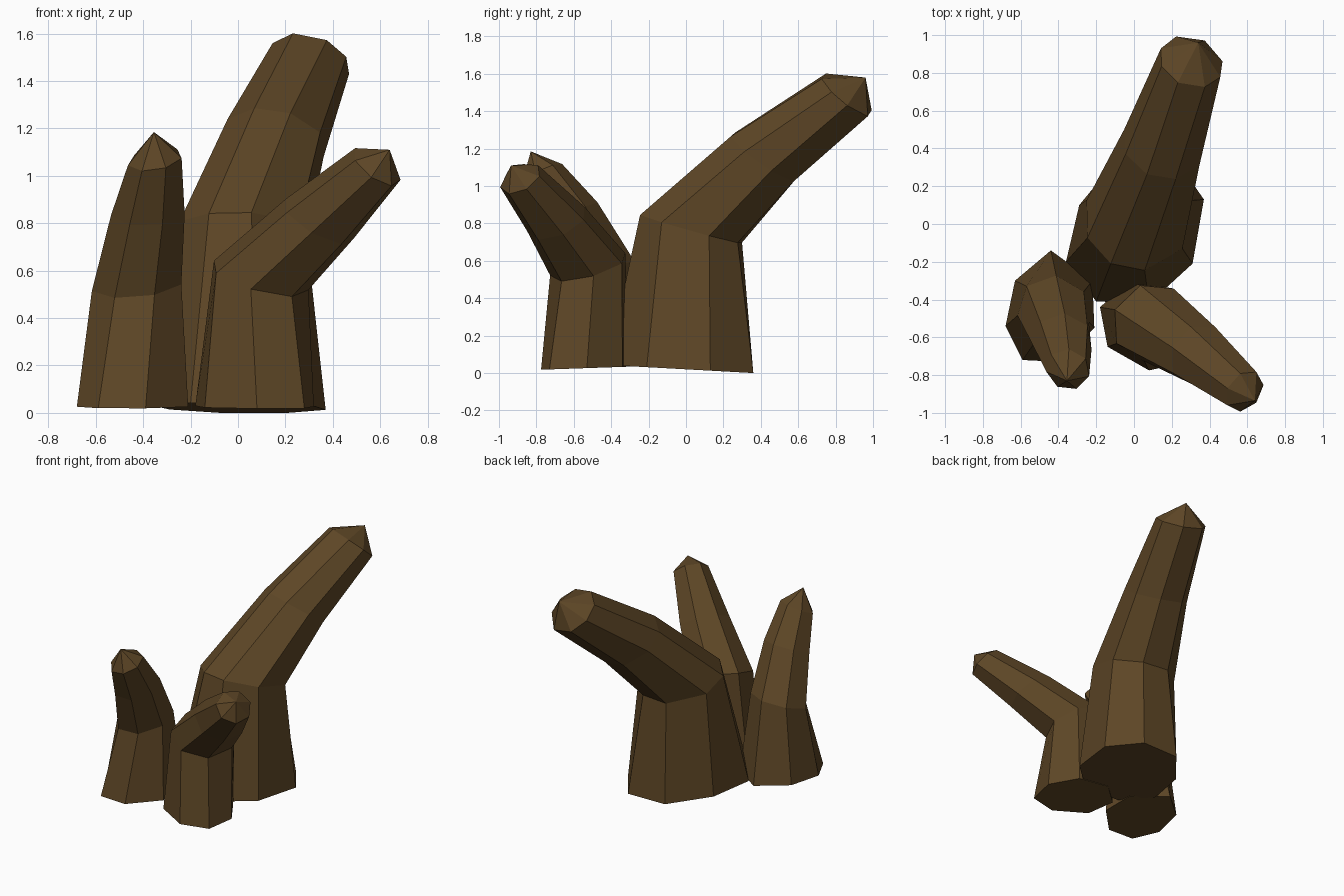
import bpy, bmesh, math
from mathutils import Vector

if "Cube" in bpy.data.objects:
    bpy.data.objects.remove(bpy.data.objects["Cube"])

bark = bpy.data.materials.new("bark_brown")
bark.diffuse_color = (0.11, 0.061, 0.019, 1)
bark.use_nodes = True
bark.node_tree.nodes["Principled BSDF"].inputs["Base Color"].default_value = bark.diffuse_color


def ring(centre, normal, radius, degrees):
    """Polygon ring with corners at the given angles, tilted to face along normal."""
    q = Vector((0, 0, 1)).rotation_difference(Vector(normal).normalized())
    return [Vector(centre) + q @ Vector((radius * math.cos(a), radius * math.sin(a), 0))
            for a in map(math.radians, degrees)]


def foot(points, height, slope):
    """Uneven ground ring on a slightly sloping plane."""
    return [Vector((x, y, height + slope * y)) for x, y in points]


def even(phase, sides=7):
    return [phase + 360 * i / sides for i in range(sides)]


def stalk(name, rings, tip):
    """Loft the rings, cap the foot and close the top with a pointed tip."""
    bm = bmesh.new()
    loops = [[bm.verts.new(p) for p in r] for r in rings]
    apex = bm.verts.new(tip)
    bm.faces.new(loops[0][::-1])
    sides = len(loops[0])
    for i in range(sides):
        j = (i + 1) % sides
        for lo, hi in zip(loops, loops[1:]):
            bm.faces.new((lo[i], lo[j], hi[j], hi[i]))
        bm.faces.new((loops[-1][i], loops[-1][j], apex))
    bmesh.ops.recalc_face_normals(bm, faces=bm.faces)
    mesh = bpy.data.meshes.new(name)
    bm.to_mesh(mesh)
    bm.free()
    mesh.materials.append(bark)
    bpy.context.collection.objects.link(bpy.data.objects.new(name, mesh))


# Tall eight-sided stalk leaning to the back
stalk("tall_back_stalk", [
    foot([(0.37, 0.13), (0.21, 0.36), (-0.08, 0.355), (-0.29, 0.10),
          (-0.36, -0.20), (-0.20, -0.41), (0.08, -0.42), (0.31, -0.21)], 0.02, -0.055),
    ring((0.02, 0.03, 0.77), (0.02, 0.15, 0.54), 0.288, [20, 63, 104, 160, 202, 240, 277, 325]),
    ring((0.155, 0.42, 1.155), (0.09, 0.25, 0.36), 0.222, [15, 62, 108, 158, 200, 243, 284, 328]),
    ring((0.303, 0.86, 1.487), (0.09, 0.22, 0.27), 0.175, [7, 60, 113, 156, 197, 240, 290, 330]),
], (0.34, 0.96, 1.58))

# Upright stalk on the left, bending forward
stalk("left_stalk", [
    foot([(-0.22, -0.30), (-0.44, -0.14), (-0.63, -0.30), (-0.68, -0.54),
          (-0.59, -0.72), (-0.39, -0.73), (-0.21, -0.55)], 0.045, 0.035),
    ring((-0.425, -0.46, 0.54), (-0.1, -0.28, 1), 0.195, even(34)),
    ring((-0.378, -0.62, 0.85), (-0.05, -0.4, 0.95), 0.16, even(34)),
    ring((-0.35, -0.77, 1.07), (-0.18, -0.43, 1), 0.118, even(34)),
], (-0.355, -0.83, 1.185))

# Short stalk leaning to the front right
stalk("front_right_stalk", [
    foot([(0.32, -0.53), (0.20, -0.34), (-0.02, -0.30), (-0.18, -0.44),
          (-0.14, -0.65), (0.08, -0.775), (0.28, -0.73)], 0.045, 0.035),
    ring((0.09, -0.52, 0.57), (0.28, -0.28, 1), 0.215, even(5)),
    ring((0.34, -0.69, 0.81), (0.4, -0.3, 0.7), 0.17, even(7)),
    ring((0.585, -0.885, 1.04), (0.45, -0.35, 0.6), 0.12, even(9)),
], (0.64, -0.935, 1.11))
